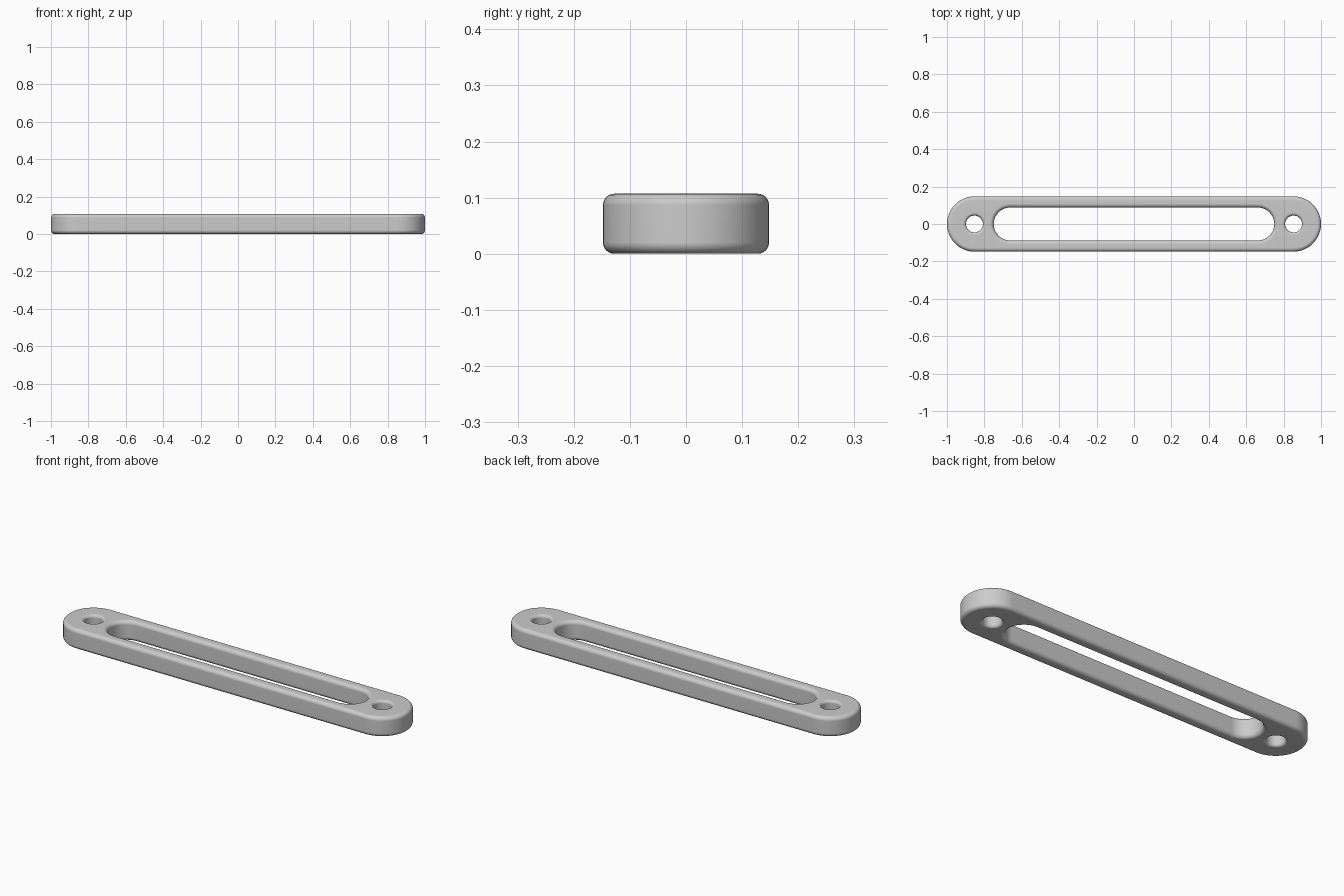
import bpy, bmesh
from math import pi, sin, cos

if "Cube" in bpy.data.objects:
    bpy.data.objects.remove(bpy.data.objects["Cube"], do_unlink=True)

HEIGHT = 0.107
STEPS = 6       # segments in each rounded edge
ARC = 24        # segments in each half circle


def material(name, value):
    mat = bpy.data.materials.new(name)
    mat.use_nodes = True
    colour = (value, value, value, 1)
    mat.diffuse_color = colour
    mat.node_tree.nodes["Principled BSDF"].inputs["Base Color"].default_value = colour
    return mat


def stadium(bm, centre, half, radius, z):
    """Ring of vertices: two half circles joined by straights (a circle if half is 0)."""
    ring = []
    for side in (1, -1):
        for i in range(ARC + (1 if half else 0)):
            a = -pi / 2 + pi * i / ARC
            ring.append(bm.verts.new((centre + side * (half + radius * cos(a)),
                                      side * radius * sin(a), z)))
    return ring


def wall(bm, centre, half, radius, fillet, side):
    """Upright wall with rounded top and bottom; side is -1 for the rim, 1 for openings."""
    quarter = [(fillet * (1 - cos(a)), fillet * (1 - sin(a)))
               for a in (pi / 2 * i / STEPS for i in range(STEPS + 1))]
    profile = [(d, z) for d, z in reversed(quarter)] + [(d, HEIGHT - z) for d, z in quarter]
    rings = [stadium(bm, centre, half, radius + side * d, z) for d, z in profile]
    for low, high in zip(rings, rings[1:]):
        for i in range(len(low)):
            j = (i + 1) % len(low)
            bm.faces.new((low[i], low[j], high[j], high[i]))


# Bar: outer rim, long slot and a screw hole at each end
bm = bmesh.new()
wall(bm, 0, 0.852, 0.148, 0.02, -1)
wall(bm, 0, 0.662, 0.088, 0.02, 1)
for x in (-0.853, 0.853):
    wall(bm, x, 0, 0.045, 0.015, 1)

# Flat top and bottom between the openings
for z in (0, HEIGHT):
    edges = [e for e in bm.edges if all(abs(v.co.z - z) < 1e-5 for v in e.verts)]
    bmesh.ops.triangle_fill(bm, edges=edges, use_beauty=True,
                            normal=(0, 0, 1 if z else -1))
bmesh.ops.recalc_face_normals(bm, faces=bm.faces)

mesh = bpy.data.meshes.new("slotted_bar")
bm.to_mesh(mesh)
bm.free()
mesh.materials.append(material("light grey", 0.6))
bar = bpy.data.objects.new("slotted_bar", mesh)
bpy.context.collection.objects.link(bar)

# Smooth shading that keeps the flat faces flat
bpy.context.view_layer.objects.active = bar
bar.select_set(True)
bpy.ops.object.shade_smooth_by_angle()
bar.modifiers.new("flat_faces", "WEIGHTED_NORMAL").keep_sharp = True
